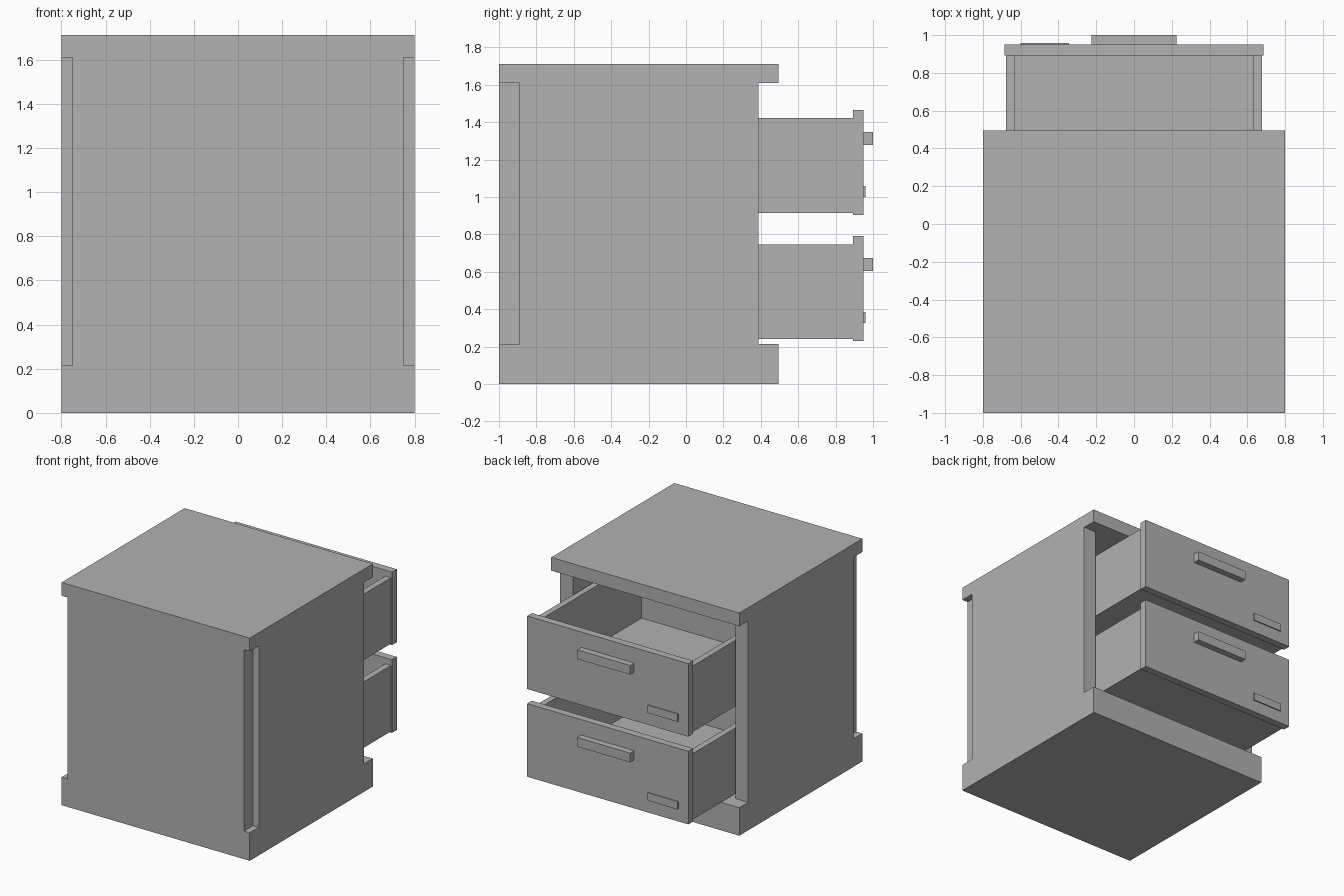
import bpy
import bmesh
from mathutils import Vector

if "Cube" in bpy.data.objects:
    bpy.data.objects.remove(bpy.data.objects["Cube"])

grey = bpy.data.materials.new("plain_grey")
grey.diffuse_color = (0.445, 0.445, 0.445, 1)
grey.use_nodes = True
grey.node_tree.nodes["Principled BSDF"].inputs["Base Color"].default_value = grey.diffuse_color


def box(name, lo, hi):
    """Axis-aligned box between two corners."""
    lo, hi = Vector(lo), Vector(hi)
    bm = bmesh.new()
    bmesh.ops.create_cube(bm, size=1)
    bmesh.ops.scale(bm, vec=hi - lo, verts=bm.verts)
    bmesh.ops.translate(bm, vec=(lo + hi) / 2, verts=bm.verts)
    mesh = bpy.data.meshes.new(name)
    bm.to_mesh(mesh)
    bm.free()
    mesh.materials.append(grey)
    ob = bpy.data.objects.new(name, mesh)
    bpy.context.collection.objects.link(ob)
    return ob


def cut(ob, lo, hi):
    """Remove a box-shaped volume from an object."""
    cutter = box("cutter", lo, hi)
    cutter.hide_render = True
    mod = ob.modifiers.new("cut", 'BOOLEAN')
    mod.operation = 'DIFFERENCE'
    mod.solver = 'EXACT'
    mod.object = cutter
    bpy.context.view_layer.objects.active = ob
    bpy.ops.object.modifier_apply(modifier=mod.name)
    bpy.data.objects.remove(cutter)


# Cabinet body: plinth, top slab and walls from one block
Z0, Z1 = 0.215, 1.61
cabinet = box("cabinet", (-0.8, -1, 0), (0.8, 0.495, 1.712))
# recess in front of the drawer opening, then the opening itself
cut(cabinet, (-0.9, 0.387, Z0), (0.9, 0.6, Z1))
cut(cabinet, (-0.69, -0.89, Z0), (0.69, 0.45, Z1))
# notched corners on the closed side
for s in (-1, 1):
    xs = sorted((s * 0.75, s * 0.9))
    cut(cabinet, (xs[0], -1.1, Z0), (xs[1], -0.89, Z1))

# Two pulled-out drawers
for level, z in (("lower", 0.23), ("upper", 0.904)):
    tray = box(level + "_drawer_tray", (-0.677, -0.41, z + 0.01), (0.677, 0.892, z + 0.517))
    cut(tray, (-0.63, -0.36, z + 0.06), (0.63, 1.0, z + 0.7))
    box(level + "_drawer_front", (-0.685, 0.892, z), (0.685, 0.95, z + 0.562))
    box(level + "_drawer_handle", (-0.225, 0.95, z + 0.373), (0.225, 1.0, z + 0.444))
    box(level + "_label_plate", (-0.6, 0.95, z + 0.095), (-0.345, 0.959, z + 0.155))
